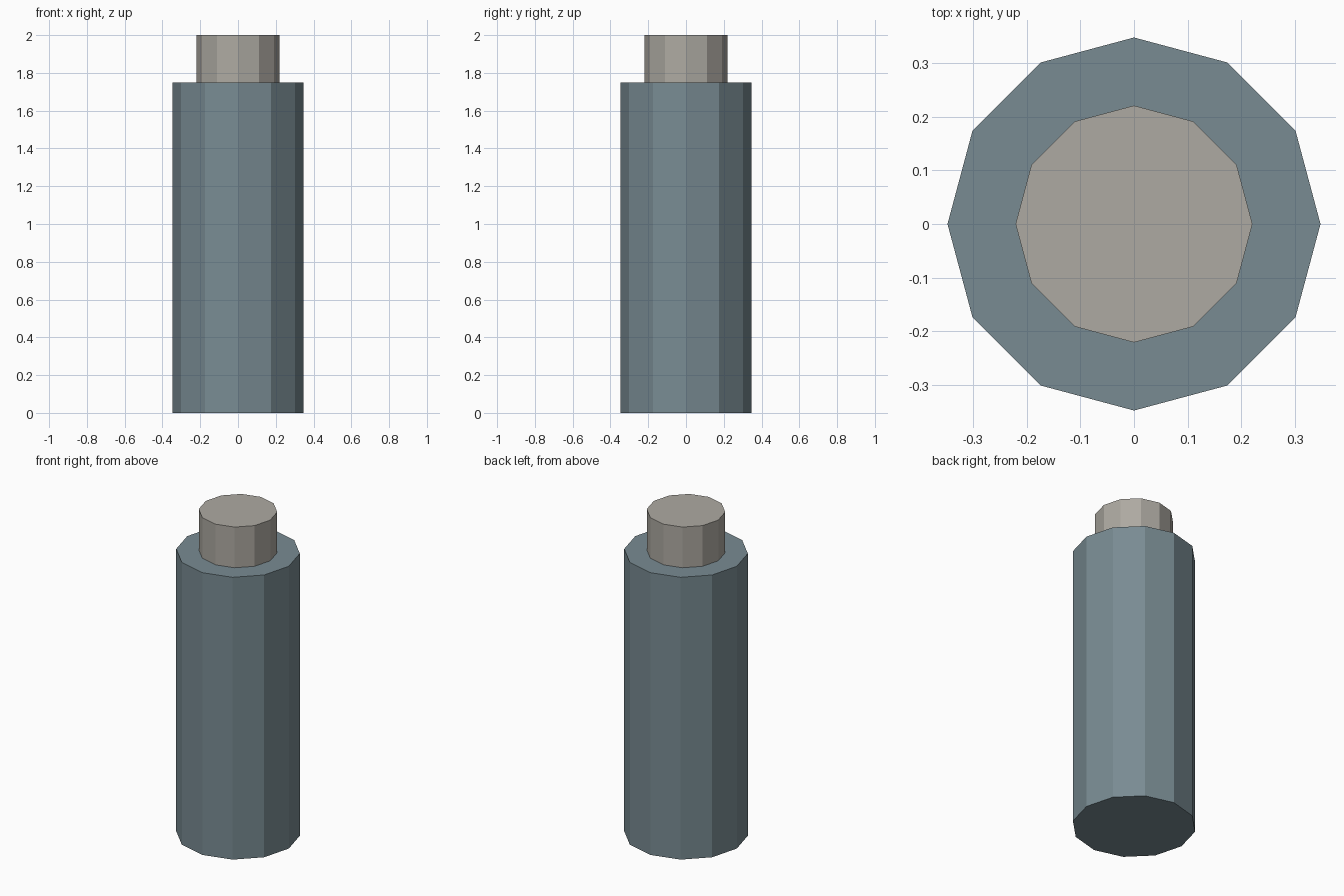
import bpy

if "Cube" in bpy.data.objects:
    bpy.data.objects.remove(bpy.data.objects["Cube"])


def material(name, rgb):
    mat = bpy.data.materials.new(name)
    mat.diffuse_color = (*rgb, 1.0)
    mat.use_nodes = True
    mat.node_tree.nodes["Principled BSDF"].inputs["Base Color"].default_value = mat.diffuse_color
    return mat


def prism(name, radius, z0, z1, mat):
    # Flat-sided 12-gon cylinder with corners on the x and y axes
    bpy.ops.mesh.primitive_cylinder_add(
        vertices=12, radius=radius, depth=z1 - z0, end_fill_type='NGON',
        location=(0, 0, (z0 + z1) / 2))
    obj = bpy.context.object
    obj.name = name
    obj.data.materials.append(mat)
    return obj


# Wide lower barrel
prism("body", 0.348, 0.0, 1.748, material("blue_grey", (0.19, 0.26, 0.29)))

# Narrow plug on top
prism("cap", 0.221, 1.748, 2.0, material("warm_grey", (0.42, 0.40, 0.36)))
